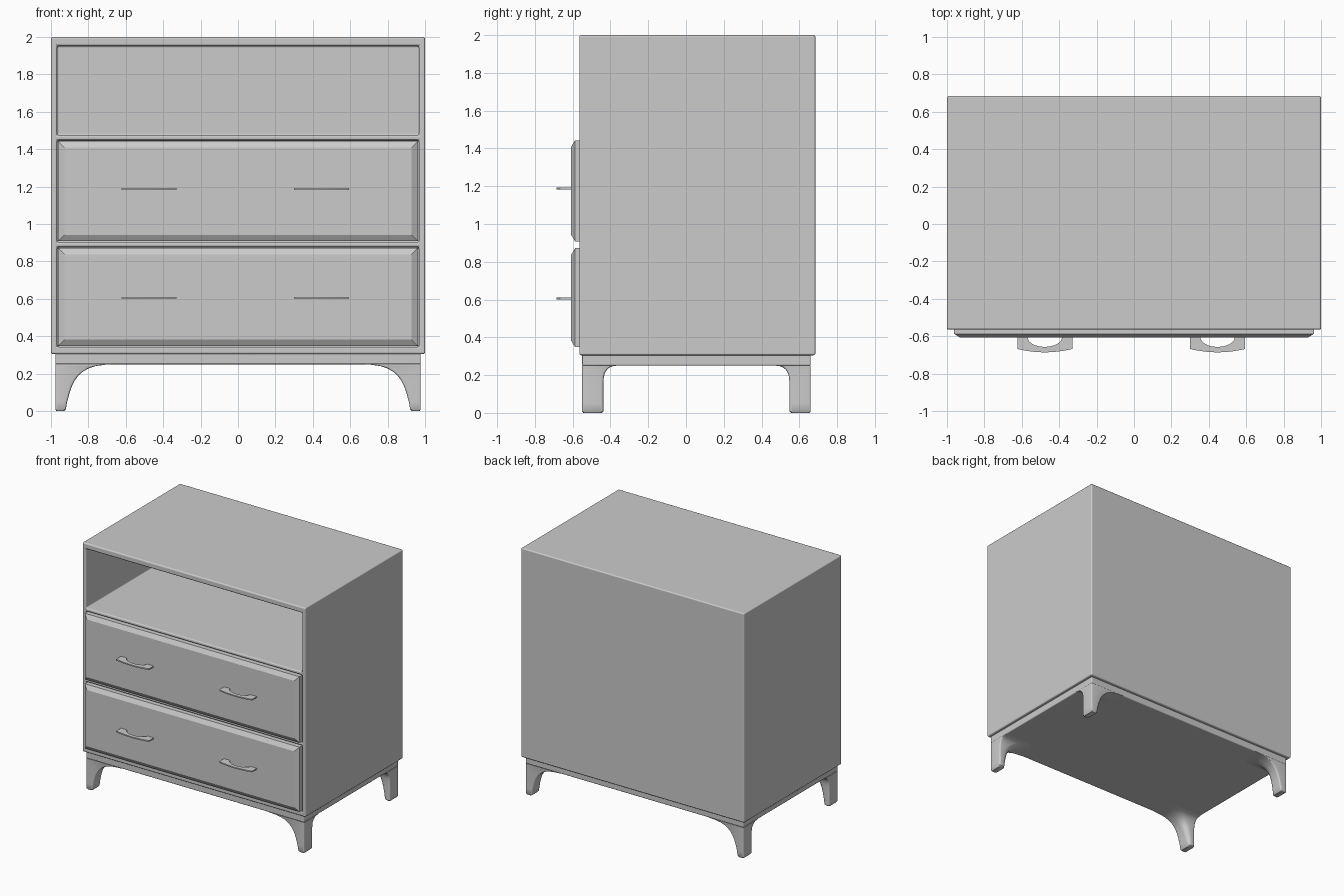
import bpy, bmesh, math

if "Cube" in bpy.data.objects:
    bpy.data.objects.remove(bpy.data.objects["Cube"])


def make(name, bm, smooth=None):
    bmesh.ops.recalc_face_normals(bm, faces=bm.faces[:])
    me = bpy.data.meshes.new(name)
    bm.to_mesh(me)
    bm.free()
    ob = bpy.data.objects.new(name, me)
    bpy.context.collection.objects.link(ob)
    if smooth:
        bpy.ops.object.select_all(action='DESELECT')
        ob.select_set(True)
        bpy.context.view_layer.objects.active = ob
        bpy.ops.object.shade_smooth_by_angle(angle=math.radians(smooth))
    return ob


def loft(name, rings, smooth=None):
    """Skin equal-sized rings of points and cap both ends."""
    bm = bmesh.new()
    vs = [[bm.verts.new(p) for p in r] for r in rings]
    n = len(rings[0])
    for a, b in zip(vs, vs[1:]):
        for i in range(n):
            j = (i + 1) % n
            bm.faces.new((a[i], a[j], b[j], b[i]))
    bm.faces.new(vs[0])
    bm.faces.new(vs[-1])
    return make(name, bm, smooth)


def rect_xz(x, z0, z1, y):
    return [(-x, y, z0), (x, y, z0), (x, y, z1), (-x, y, z1)]


def box(name, x, y0, y1, z0, z1, smooth=None):
    return loft(name, [rect_xz(x, z0, z1, y0), rect_xz(x, z0, z1, y1)], smooth)


def bevel(ob, width, segments=3):
    m = ob.modifiers.new("bevel", 'BEVEL')
    m.width, m.segments = width, segments
    m.limit_method = 'ANGLE'
    m.harden_normals = True


# Cabinet with an open shelf and two drawer recesses
cabinet = box("cabinet", 1.0, -0.565, 0.685, 0.305, 2.0, 35)
openings = [("shelf_cutter", 1.475, 1.952, 0.65),
            ("upper_drawer_cutter", 0.903, 1.448, -0.50),
            ("lower_drawer_cutter", 0.343, 0.877, -0.50)]
for name, z0, z1, depth in openings:
    c = box(name, 0.967, -0.8, depth, z0, z1)
    c.hide_render = True
    c.hide_viewport = True
    c.display_type = 'WIRE'
    m = cabinet.modifiers.new(name, 'BOOLEAN')
    m.object, m.operation, m.solver = c, 'DIFFERENCE', 'EXACT'
bevel(cabinet, 0.010)


# Drawer fronts with chamfered face
def drawer(name, z0, z1):
    x, c = 0.962, 0.034
    loft(name, [rect_xz(x, z0, z1, -0.505), rect_xz(x, z0, z1, -0.587),
                rect_xz(x - c, z0 + c, z1 - c, -0.608)])


# Flat bow handles: square outer ends, arched finger gap
def handle(name, cx, cz):
    n = 16
    w, t = 0.147, 0.005
    outer, inner = [], []
    for i in range(n + 1):
        s = -1 + 2 * i / n
        outer.append((cx + w * s, -0.668 - 0.018 * (1 - s * s)))
        a = math.pi * i / n
        inner.append((cx - 0.092 * math.cos(a), -0.605 - 0.052 * math.sin(a)))
    bm = bmesh.new()
    left = (cx - w, -0.605)
    right = (cx + w, -0.605)
    top_in, top_out = [left] + inner + [right], [outer[0]] + outer + [outer[-1]]
    rows = [[bm.verts.new((x, y, cz + h)) for x, y in row]
            for h in (-t, t) for row in (top_in, top_out)]
    for i in range(n + 2):
        for a, b in ((0, 1), (2, 3), (0, 2), (1, 3)):
            bm.faces.new((rows[a][i], rows[a][i + 1], rows[b][i + 1], rows[b][i]))
    for e in (0, n + 2):
        bm.faces.new((rows[0][e], rows[1][e], rows[3][e], rows[2][e]))
    bmesh.ops.remove_doubles(bm, verts=bm.verts[:], dist=1e-5)
    make(name, bm, 30)


for label, z0, z1, hz in (("upper", 0.908, 1.443, 1.188), ("lower", 0.348, 0.872, 0.606)):
    drawer(label + "_drawer", z0, z1)
    for side, hx in (("left", -0.477), ("right", 0.447)):
        handle(f"{label}_{side}_handle", hx, hz)

# Base plate under the cabinet
base = box("base_plate", 0.977, -0.55, 0.66, 0.25, 0.31, 35)
bevel(base, 0.008, 2)

# Legs flaring into the base: (height, width in x, depth in y)
PROFILE = [(0.0, 0.048, 0.104), (0.008, 0.056, 0.112), (0.05, 0.064, 0.112),
           (0.096, 0.076, 0.112), (0.135, 0.09, 0.112), (0.166, 0.106, 0.113),
           (0.19, 0.124, 0.115), (0.21, 0.147, 0.12), (0.228, 0.178, 0.131),
           (0.24, 0.215, 0.145), (0.247, 0.26, 0.162), (0.251, 0.32, 0.19)]


def leg(name, sx, sy):
    y_edge = 0.66 if sy > 0 else -0.55
    rings = []
    for z, w, d in PROFILE:
        e = 0.006 if z == 0 else 0.0
        m = min(w, d)
        corners = [(e, e, 0.008, 180), (w, e, 0.012, 270),
                   (w, d, 0.5 * m, 0), (e, d, 0.012, 90)]
        ring = []
        for px, py, r, a0 in corners:
            cx = px + r if px == e else px - r
            cy = py + r if py == e else py - r
            for k in range(6):
                a = math.radians(a0 + 18 * k)
                ring.append((sx * (0.977 - cx - r * math.cos(a)),
                             y_edge - sy * (cy + r * math.sin(a)), z))
        rings.append(ring)
    loft(name, rings, 40)


for sx, side in ((-1, "left"), (1, "right")):
    for sy, end in ((-1, "front"), (1, "back")):
        leg(f"{end}_{side}_leg", sx, sy)
